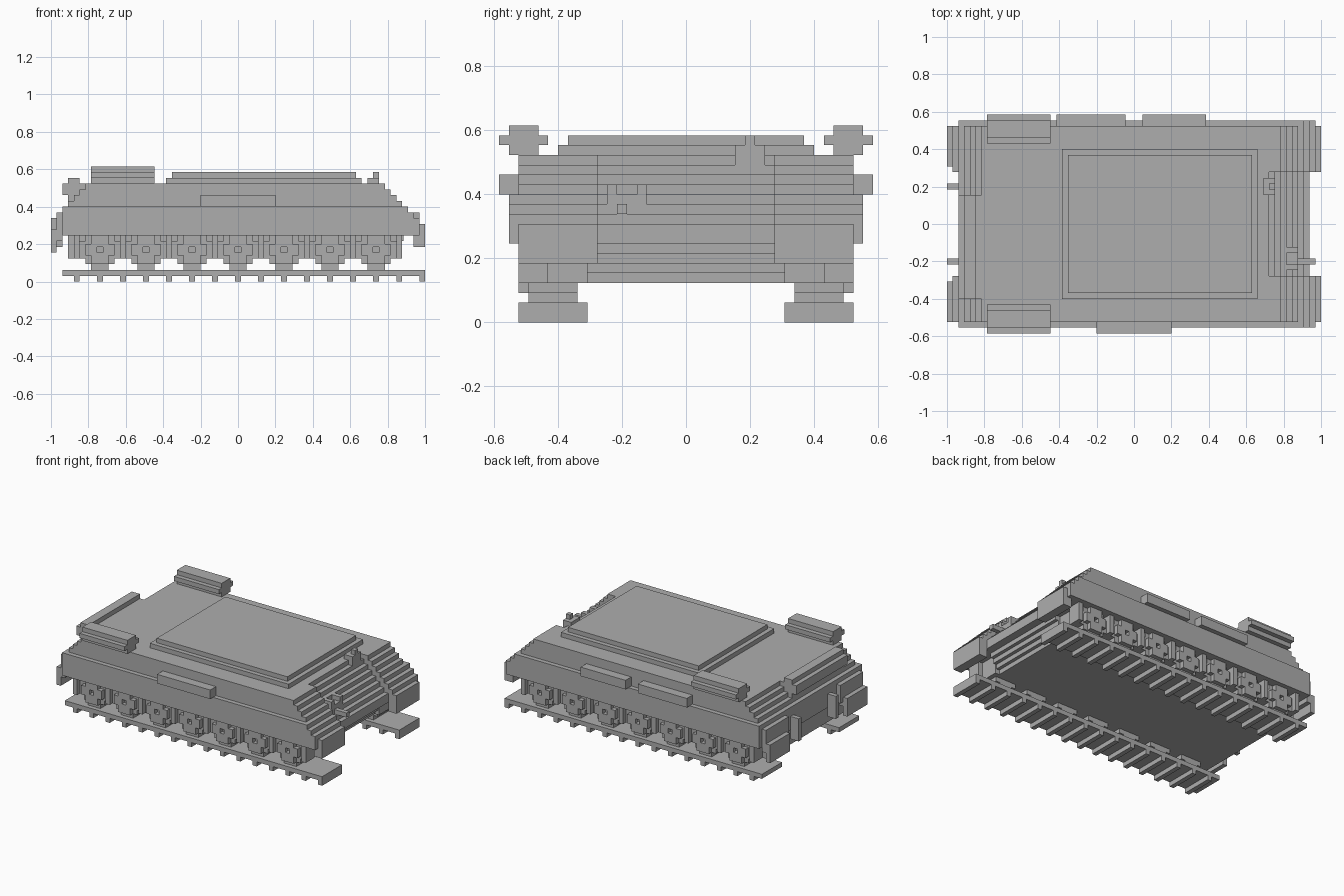
import bpy, bmesh

if "Cube" in bpy.data.objects:
    bpy.data.objects.remove(bpy.data.objects["Cube"], do_unlink=True)

U = 2 / 65          # one block; x counts from the rear end, y from the centre line
mat = bpy.data.materials.new("plain grey")
mat.use_nodes = True
grey = (0.42, 0.42, 0.42, 1)
mat.diffuse_color = grey
mat.node_tree.nodes["Principled BSDF"].inputs["Base Color"].default_value = grey


def part(name, boxes):
    """Join boxes (x0, x1, y0, y1, z0, z1), given in blocks, into one object."""
    bm = bmesh.new()
    for x0, x1, y0, y1, z0, z1 in boxes:
        made = bmesh.ops.create_cube(bm, size=1)
        for v in made["verts"]:
            v.co.x = ((x0 + x1) / 2 + v.co.x * (x1 - x0) - 32.5) * U
            v.co.y = ((y0 + y1) / 2 + v.co.y * (y1 - y0)) * U
            v.co.z = ((z0 + z1) / 2 + v.co.z * (z1 - z0)) * U
    mesh = bpy.data.meshes.new(name)
    bm.to_mesh(mesh)
    bm.free()
    mesh.materials.append(mat)
    obj = bpy.data.objects.new(name, mesh)
    bpy.context.collection.objects.link(obj)
    return obj


def both(boxes):
    """Add the mirror image across the centre line."""
    return boxes + [(a, b, -d, -c, e, f) for a, b, c, d, e, f in boxes]


# Upper hull: stepped wings at the sides, set-back steps in the middle
wings, middle, skirts = [], [], []
for z in range(8, 17):
    rear = max(1, z - 10)
    nose = min(65, 74 - z)
    wings.append((rear, nose, 9, 17, z, z + 1))
    middle.append((max(2, rear), min(63, nose - 2), -9, 9, z, z + 1))
    if z < 13:
        skirts.append((max(2, rear), min(64, nose), 17, 18, z, z + 1))
part("hull_wings", both(wings))
part("hull_middle", middle)
part("side_skirts", both(skirts))

# Lower hull with a stepped nose and fins between the wheels
part("lower_hull", [(3, 59 + (z - 4) * 0.75, -10, 10, z, z + 1) for z in range(4, 8)])
part("wheel_backing", both([(3, 60, 10, 14, 4, 8)]))
part("wheel_fins", both([(4 + 8 * k, 5 + 8 * k, 14, 17, 4, 8) for k in range(8)]))

# Mud flaps at both ends
part("front_flaps", both([(63, 65, 9, 17, 6, 8)]))
part("rear_flaps", both([(0, 1, 10, 17, 5, 9), (1, 2, 10, 17, 7, 9)]))

# Road wheels: stepped discs with a raised, hollow hub
wheels, hubs = [], []
for k in range(7):
    c = 8.5 + 8 * k
    for half, tall in ((3.5, 1.5), (2.5, 2.5), (1.5, 3.5)):
        wheels.append((c - half, c + half, 11, 16, 5.5 - tall, 5.5 + tall))
    for s in (-1, 1):
        a, b = sorted((c + s * 0.5, c + s * 2.5))
        hubs.append((a, b, 16, 17, 4.5, 6.5))
        a, b = sorted((5.5 + s * 0.5, 5.5 + s * 2.5))
        hubs.append((c - 1.5, c + 1.5, 16, 17, a, b))
part("road_wheels", both(wheels))
part("wheel_hubs", both(hubs))

# Tracks with cross lugs
part("track_plates", both([(2, 65, 10, 17, 1, 2)]))
part("track_lugs", both([(4 + 4 * k, 5 + 4 * k, 10, 17, 0, 1) for k in range(16)]))

# Raised roof
part("roof_base", [(20, 54, -13, 13, 17, 18)])
part("roof_top", [(21, 53, -12, 12, 18, 19)])

# Rolls on the rear deck corners and across the rear slope
part("deck_rolls", both([(7, 18, 15, 18, 17, 20), (7, 18, 14, 19, 18, 19)]))
part("rear_roll", [(3, 5, -13, 5, 14, 18), (2, 6, -13, 5, 15, 17)])

# Stowage boxes on the skirts
part("right_box", [(26, 39, -19, -17, 13, 15)])
part("left_boxes", [(19, 31, 17, 19, 13, 15), (34, 45, 17, 19, 13, 15)])

# Small fittings: hooks, front block and sight post
part("rear_hooks", both([(0, 2, 6, 7, 6, 11)]))
part("front_hook", [(60, 64, -7, -6, 11, 12)])
part("front_block", [(58, 61, -8, -4, 12, 13), (58, 61, -8, -7, 13, 14),
                     (58, 61, -5, -4, 13, 14)])
part("sight_post", [(56, 57, 6, 7, 16, 19), (55, 57, 5, 8, 16, 18)])
